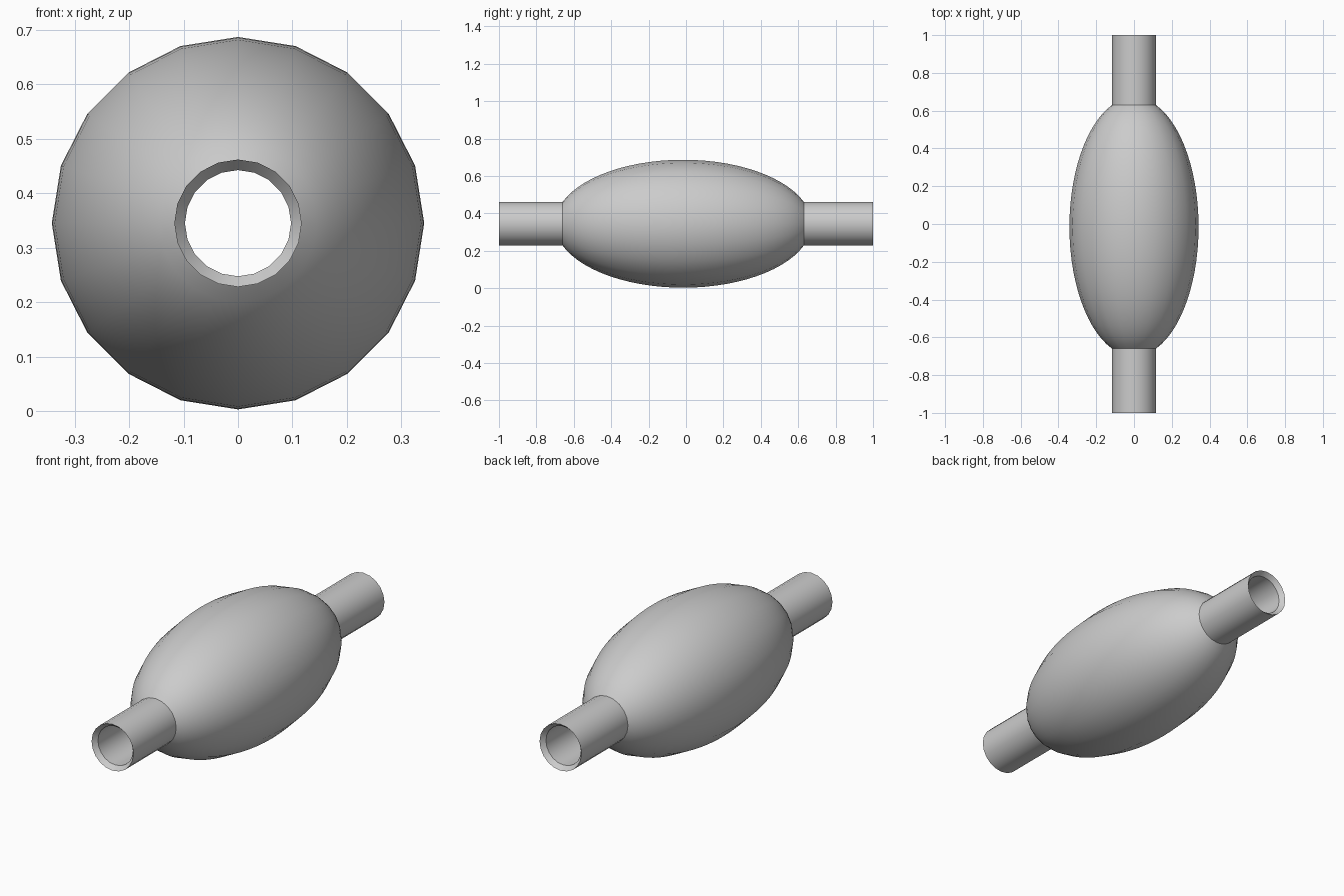
import bpy, bmesh, math

if "Cube" in bpy.data.objects:
    bpy.data.objects.remove(bpy.data.objects["Cube"])

SIDES = 20
ZC = 0.345            # height of the axis
R = 0.342             # bulb radius
HALF = 0.686          # bulb half length
PIPE_R, BORE_R = 0.117, 0.0975
BULB_Y = -0.015


def lathe(name, profile, closed=False):
    """Spin (y, radius) points around the y axis; first vertex points up."""
    bm = bmesh.new()
    rings = []
    for y, r in profile:
        rings.append([bm.verts.new((r * math.sin(2 * math.pi * i / SIDES), y,
                                    ZC + r * math.cos(2 * math.pi * i / SIDES)))
                      for i in range(SIDES)])
    pairs = list(zip(rings, rings[1:]))
    if closed:
        pairs.append((rings[-1], rings[0]))
    for a, b in pairs:
        for i in range(SIDES):
            j = (i + 1) % SIDES
            bm.faces.new((a[i], a[j], b[j], b[i]))
    bmesh.ops.recalc_face_normals(bm, faces=bm.faces)
    me = bpy.data.meshes.new(name)
    bm.to_mesh(me)
    bm.free()
    ob = bpy.data.objects.new(name, me)
    bpy.context.collection.objects.link(ob)
    bpy.ops.object.select_all(action='DESELECT')
    ob.select_set(True)
    bpy.context.view_layer.objects.active = ob
    bpy.ops.object.shade_smooth_by_angle(angle=math.radians(30))
    return ob


# Bulb: ellipsoid cut off where it meets the pipe
start = math.asin(PIPE_R / R)
steps = 28
angles = [start + (math.pi - 2 * start) * k / steps for k in range(steps + 1)]
lathe("bulb", [(BULB_Y - HALF * math.cos(t), R * math.sin(t)) for t in angles])

# Pipe: hollow tube with countersunk ends, running through the bulb
lathe("pipe", [(-1, PIPE_R), (1, PIPE_R), (0.977, BORE_R), (-0.977, BORE_R)], closed=True)
